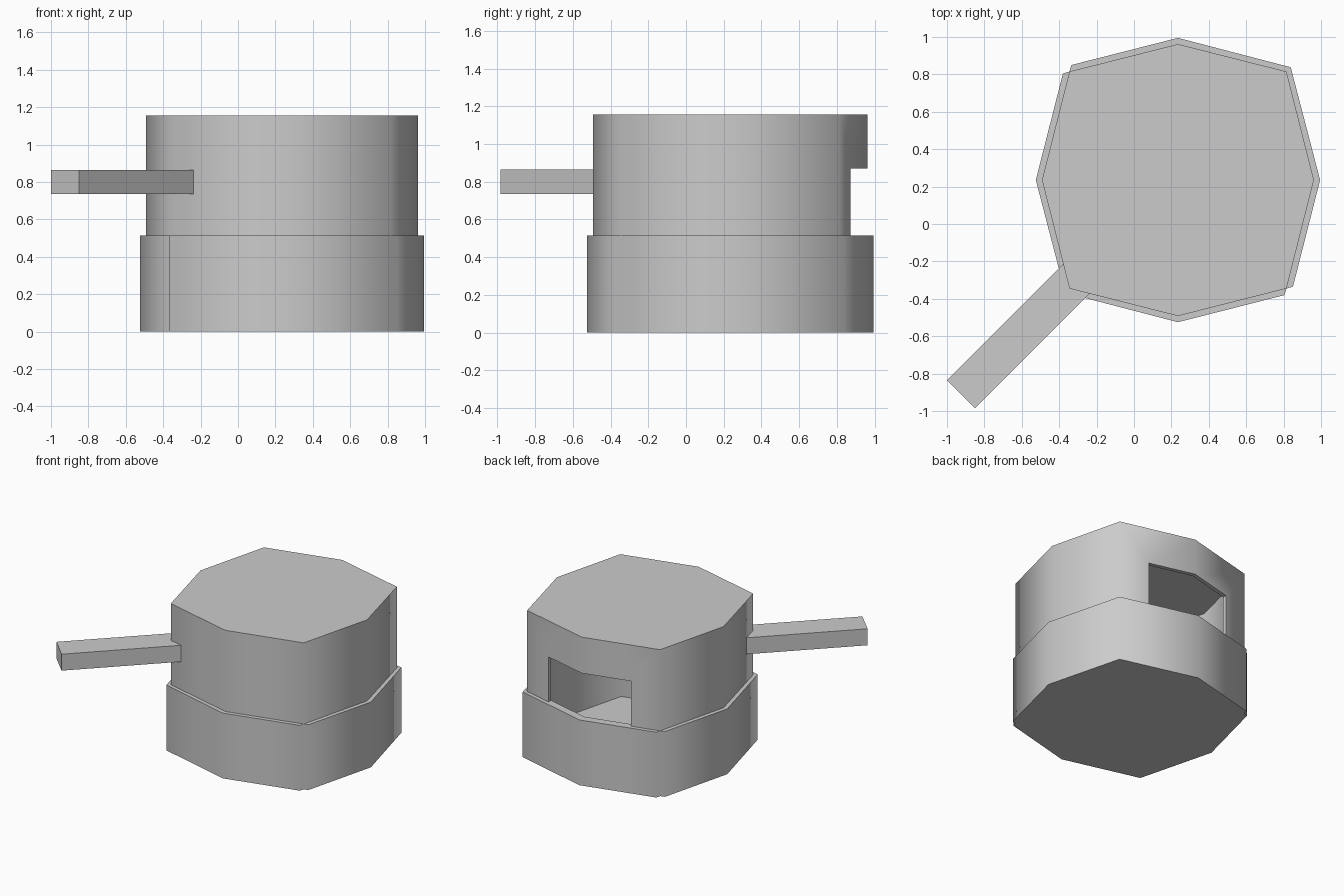
import bpy
import bmesh
from math import radians

cube = bpy.data.objects.get("Cube")
if cube:
    bpy.data.objects.remove(cube, do_unlink=True)

CX = CY = 0.235          # axis of the eight-sided body
SPLIT = 0.515            # top of the lower band

grey = bpy.data.materials.new("plain_grey")
grey.use_nodes = True
grey.diffuse_color = (0.6, 0.6, 0.6, 1)
grey.node_tree.nodes["Principled BSDF"].inputs["Base Color"].default_value = (0.6, 0.6, 0.6, 1)


def prism(name, points, z0, z1):
    """Extrude a counter-clockwise outline from z0 to z1."""
    bm = bmesh.new()
    base = bm.faces.new([bm.verts.new((x, y, z0)) for x, y in points])
    top = bmesh.ops.extrude_face_region(bm, geom=[base], use_keep_orig=True)
    verts = [v for v in top["geom"] if isinstance(v, bmesh.types.BMVert)]
    bmesh.ops.translate(bm, verts=verts, vec=(0, 0, z1 - z0))
    bmesh.ops.recalc_face_normals(bm, faces=bm.faces)
    mesh = bpy.data.meshes.new(name)
    bm.to_mesh(mesh)
    bm.free()
    mesh.materials.append(grey)
    obj = bpy.data.objects.new(name, mesh)
    bpy.context.collection.objects.link(obj)
    return obj


def octagon(r, d, notch=False):
    """Outline with points r out on the axes and d out on the diagonals."""
    seam = [(0.57, -0.615), (0.58, -0.58), (0.615, -0.57)] if notch else [(d, -d)]
    half = [(0, -r)] + seam + [(r, 0), (d, d)]
    return [(CX + s * x, CY + s * y) for s in (1, -1) for x, y in half]


def activate(obj):
    bpy.ops.object.select_all(action="DESELECT")
    obj.select_set(True)
    bpy.context.view_layer.objects.active = obj


def cut(obj, cutter):
    activate(obj)
    mod = obj.modifiers.new("cut", "BOOLEAN")
    mod.operation = "DIFFERENCE"
    mod.solver = "EXACT"
    mod.object = cutter
    bpy.ops.object.modifier_apply(modifier=mod.name)


# Body: wide lower band with two open seams, narrower shell above
lower_band = prism("lower_band", octagon(0.76, 0.603, notch=True), 0, SPLIT)
upper_shell = prism("upper_shell", octagon(0.727, 0.58), SPLIT, 1.155)

# Hollow interior and the rear opening
cavity = prism("cavity_cutter", octagon(0.695, 0.554), 0.05, 1.125)
opening = prism("opening_cutter",
                [(-0.13, 0.7), (0.59, 0.7), (0.59, 1.1), (-0.13, 1.1)], 0.4, 0.87)
cut(lower_band, cavity)
cut(upper_shell, cavity)
cut(upper_shell, opening)
for helper in (cavity, opening):
    bpy.data.objects.remove(helper, do_unlink=True)

# Straight handle leaving the front corner diagonally
handle = prism("handle",
               [(-1, -0.835), (-0.85, -0.985), (-0.222, -0.357), (-0.372, -0.207)],
               0.735, 0.865)

for part in (lower_band, upper_shell):
    activate(part)
    bpy.ops.object.shade_smooth_by_angle(angle=radians(66))
